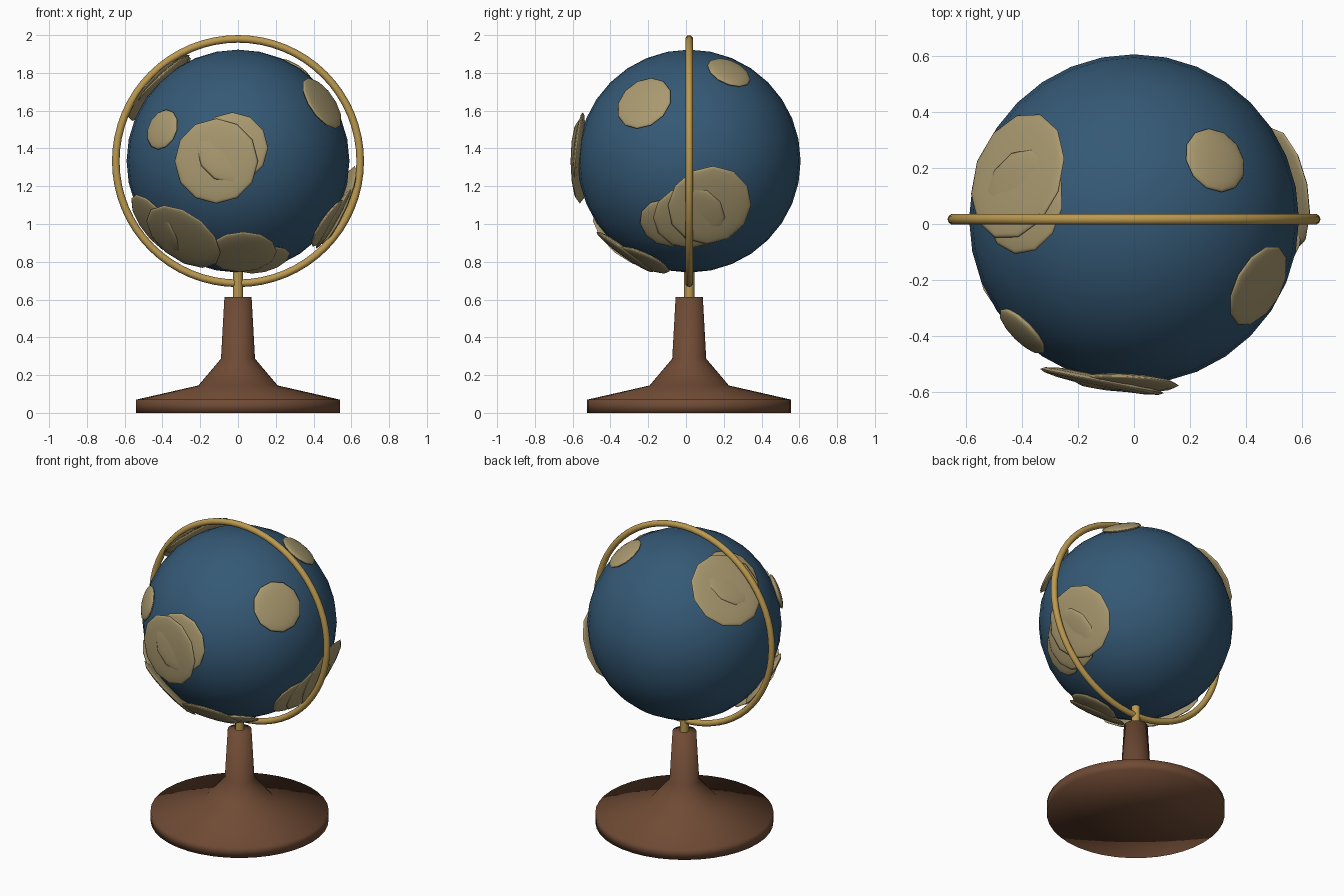
import bpy, bmesh, math
from mathutils import Vector

if "Cube" in bpy.data.objects:
    bpy.data.objects.remove(bpy.data.objects["Cube"])

CY = 0.017                       # shared axis of stand and globe
C = Vector((0, CY, 1.333))       # globe centre
R = 0.59                         # globe radius


def material(name, rgb):
    m = bpy.data.materials.new(name)
    m.diffuse_color = (*rgb, 1)
    m.use_nodes = True
    m.node_tree.nodes["Principled BSDF"].inputs["Base Color"].default_value = m.diffuse_color
    return m


WOOD = material("wood", (0.16, 0.07, 0.035))
BRASS = material("brass", (0.50, 0.32, 0.08))
OCEAN = material("ocean", (0.035, 0.10, 0.18))
LAND = material("land", (0.40, 0.32, 0.16))


def finish(name, mat):
    ob = bpy.context.object
    ob.name = name
    ob.data.materials.append(mat)
    bpy.ops.object.shade_smooth()
    return ob


# turned wooden stand: one lathed profile, closed at top and bottom
profile = [(0, 0), (0.54, 0), (0.54, 0.07), (0.21, 0.145), (0.09, 0.287), (0.072, 0.613), (0, 0.613)]
bm = bmesh.new()
vs = [bm.verts.new((r, 0, z)) for r, z in profile]
es = [bm.edges.new(p) for p in zip(vs, vs[1:])]
bmesh.ops.spin(bm, geom=vs + es, cent=(0, 0, 0), axis=(0, 0, 1), angle=math.tau, steps=40)
bmesh.ops.remove_doubles(bm, verts=bm.verts, dist=1e-4)
bmesh.ops.recalc_face_normals(bm, faces=bm.faces)
me = bpy.data.meshes.new("stand")
bm.to_mesh(me)
bm.free()
stand = bpy.data.objects.new("stand", me)
stand.location.y = CY
bpy.context.collection.objects.link(stand)
bpy.context.view_layer.objects.active = stand
stand.select_set(True)
finish("stand", WOOD)

# brass post between stand and globe
bpy.ops.mesh.primitive_cylinder_add(vertices=12, radius=0.027, depth=0.21, location=(0, CY, 0.655))
finish("post", BRASS)
bpy.ops.object.shade_smooth_by_angle(angle=math.radians(40))

# globe ball
bpy.ops.mesh.primitive_uv_sphere_add(segments=32, ring_count=16, radius=R, location=C)
finish("globe", OCEAN)

# upright meridian ring
bpy.ops.mesh.primitive_torus_add(major_segments=64, minor_segments=10, major_radius=0.647,
                                 minor_radius=0.02, location=C, rotation=(math.pi / 2, 0, 0))
finish("meridian_ring", BRASS)

# land patches: flattened spheres tangent to the globe (offset from centre, radius)
patches = [
    ((-0.115, -0.579, 0.00), 0.225), ((-0.03, -0.585, 0.07), 0.19),      # front
    ((-0.40, -0.40, 0.167), 0.11),                                       # front left islet
    ((0.443, -0.237, 0.305), 0.157),                                     # front right
    ((0.289, 0.21, 0.467), 0.122),                                       # back right
    ((-0.416, 0.154, 0.389), 0.235), ((-0.395, 0.063, 0.434), 0.19),     # upper left
    ((-0.289, -0.323, -0.40), 0.225), ((-0.44, -0.207, -0.333), 0.19),   # lower front left
    ((0.02, -0.341, -0.48), 0.184), ((0.13, -0.24, -0.523), 0.15),       # lower front
    ((0.531, 0.108, -0.233), 0.225), ((0.509, 0.0, -0.298), 0.19),       # right
    ((0.477, -0.115, -0.328), 0.15),
]
for i, (off, r) in enumerate(patches):
    n = Vector(off).normalized()
    bpy.ops.mesh.primitive_uv_sphere_add(segments=12, ring_count=8, radius=1, location=C + n * R,
                                         rotation=n.to_track_quat('Z', 'Y').to_euler())
    ob = finish(f"land_patch_{i + 1}", LAND)
    ob.scale = (r, r, 0.024)
